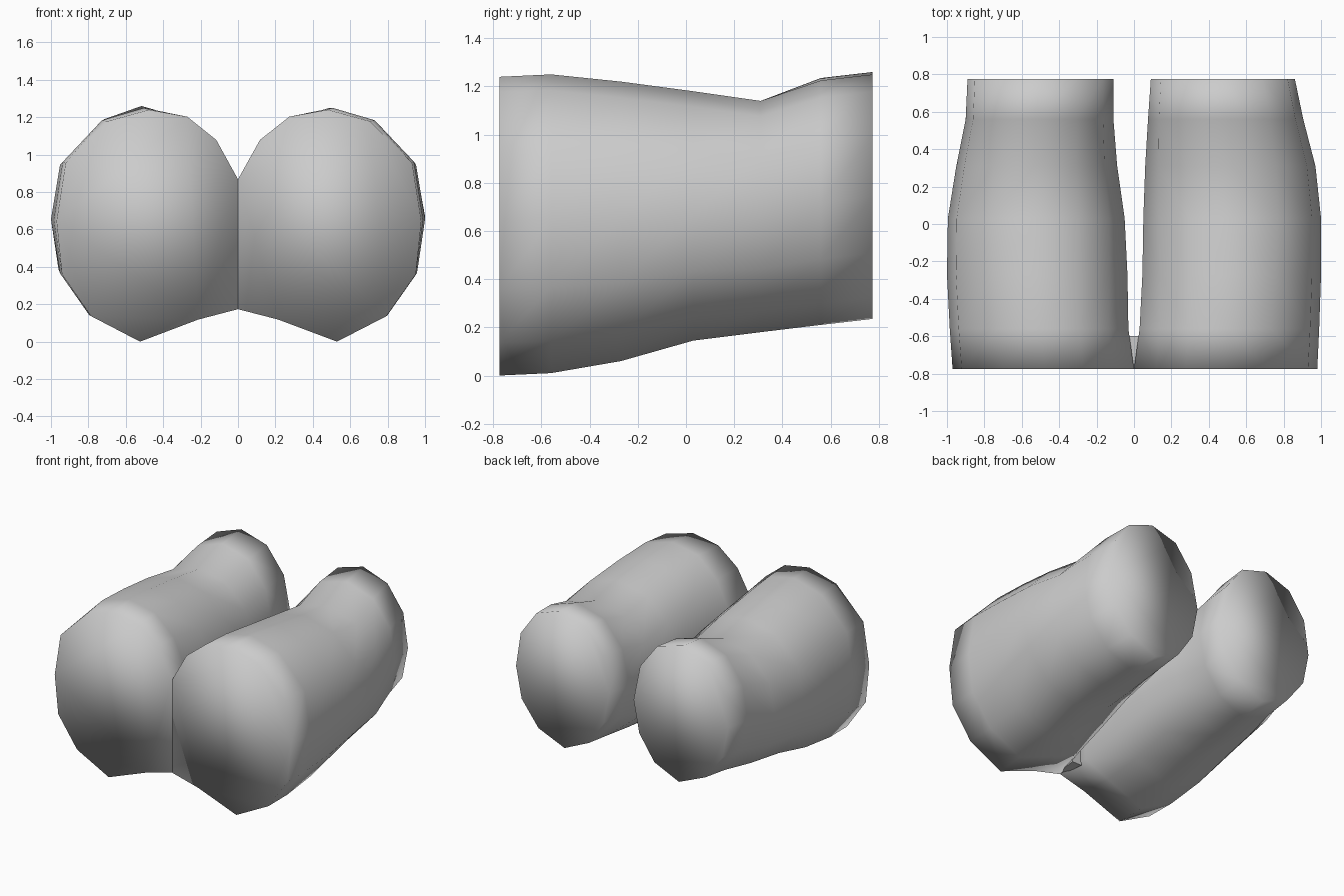
import bpy, bmesh

if "Cube" in bpy.data.objects:
    bpy.data.objects.remove(bpy.data.objects["Cube"])

# Cross-sections in a unit box: u = 0 inner side, 1 outer side; v = 0 bottom, 1 top
FRONT = [(0, .14), (.22, .095), (.54, 0), (.81, .11), (.97, .29), (1, .52),
         (.95, .77), (.72, .95), (.49, 1), (.28, .97), (.12, .87), (0, .70)]
BACK = [(.06, .27), (.22, .09), (.48, 0), (.76, .09), (.94, .27), (1, .5),
        (.95, .75), (.78, .93), (.52, 1), (.25, .94), (.07, .76), (0, .5)]

# Stations along each leg: y, inner x, outer x, bottom z, top z
LEFT = [(-.775, 0, .97, 0, 1.24), (-.56, .03, .985, .01, 1.25),
        (-.27, .035, 1, .06, 1.22), (.03, .05, .995, .145, 1.18),
        (.31, .09, .95, .18, 1.14), (.56, .11, .90, .21, 1.235),
        (.775, .11, .89, .235, 1.26)]
RIGHT = [(-.775, 0, .98, 0, 1.24), (-.56, .03, .99, .01, 1.25),
         (-.27, .045, 1, .06, 1.22), (.03, .05, 1, .145, 1.18),
         (.31, .06, .97, .18, 1.14), (.56, .075, .905, .21, 1.225),
         (.775, .09, .86, .235, 1.25)]


def finish(name, bm, angle):
    bmesh.ops.recalc_face_normals(bm, faces=bm.faces)
    mesh = bpy.data.meshes.new(name)
    bm.to_mesh(mesh)
    bm.free()
    obj = bpy.data.objects.new(name, mesh)
    bpy.context.collection.objects.link(obj)
    bpy.ops.object.select_all(action='DESELECT')
    obj.select_set(True)
    bpy.context.view_layer.objects.active = obj
    bpy.ops.object.shade_smooth_by_angle(angle=angle)
    return obj


def leg(name, stations, side):
    bm = bmesh.new()
    rings = []
    for y, inner, outer, low, high in stations:
        t = min(1, max(0, (y + .775) / 1.3))
        ring = []
        for (u0, v0), (u1, v1) in zip(FRONT, BACK):
            u, v = u0 + (u1 - u0) * t, v0 + (v1 - v0) * t
            ring.append(bm.verts.new((side * (inner + (outer - inner) * u), y,
                                      low + (high - low) * v)))
        rings.append(ring)
    n = len(FRONT)
    for a, b in zip(rings, rings[1:]):
        for i in range(n):
            j = (i + 1) % n
            bm.faces.new((a[i], a[j], b[j], b[i]))
    bm.faces.new(rings[0])
    bm.faces.new(rings[-1])
    return finish(name, bm, 1.9)


leg("left_leg", LEFT, -1)
leg("right_leg", RIGHT, 1)

# Small web joining the legs at the front
bm = bmesh.new()
outline = [(-.02, -.77), (.02, -.77), (.04, -.6), (-.04, -.6)]
lower = [bm.verts.new((x, y, .18)) for x, y in outline]
upper = [bm.verts.new((x, y, .84)) for x, y in outline]
for i in range(4):
    j = (i + 1) % 4
    bm.faces.new((lower[i], lower[j], upper[j], upper[i]))
bm.faces.new(lower)
bm.faces.new(upper)
finish("front_web", bm, .5)
